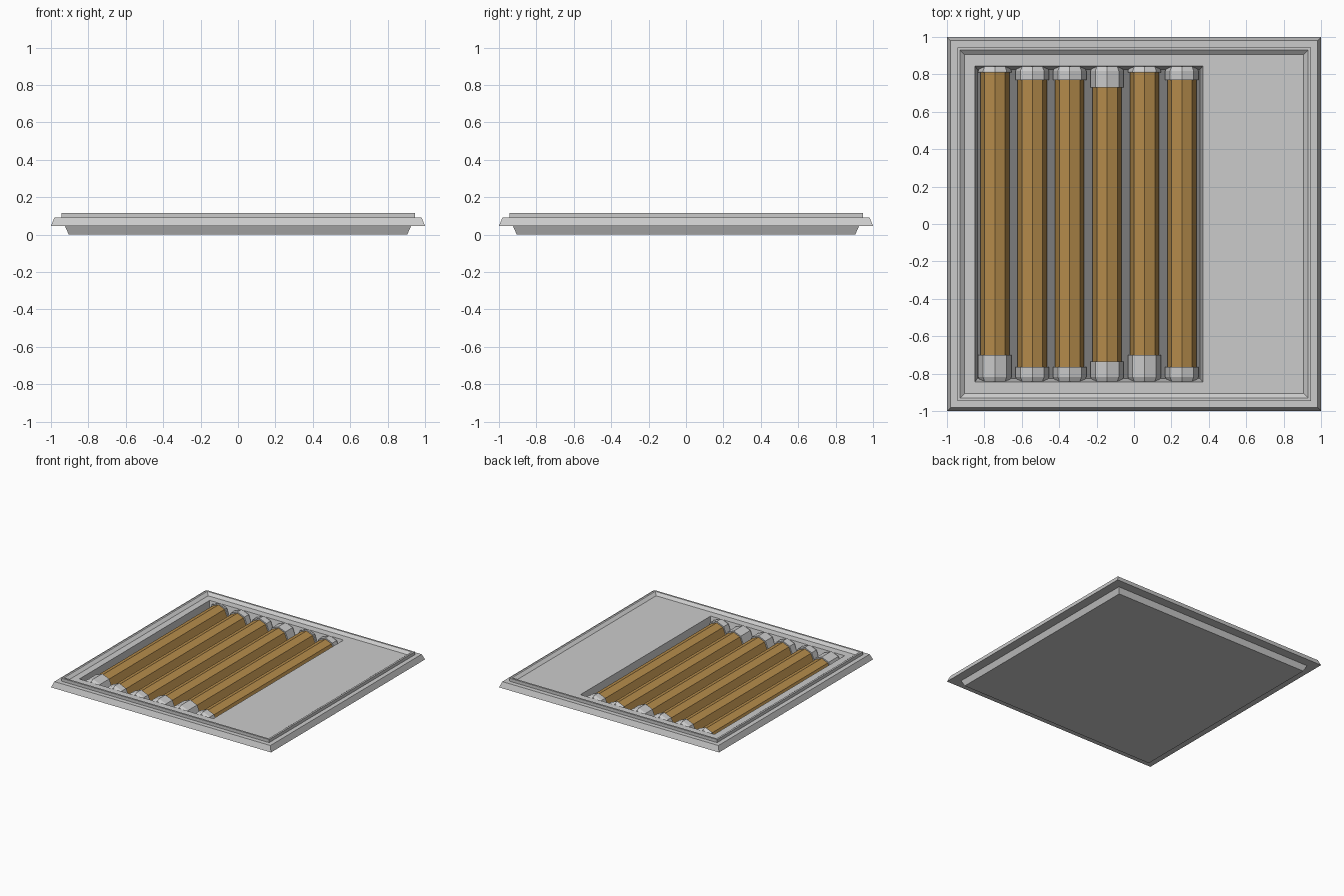
import bpy, bmesh
from math import sin, cos, pi

if "Cube" in bpy.data.objects:
    bpy.data.objects.remove(bpy.data.objects["Cube"])


def material(name, rgb):
    m = bpy.data.materials.new(name)
    m.diffuse_color = (*rgb, 1)
    return m


def loft(name, loops, mat=None, cap_first=True, cap_last=True):
    """Skin a list of equal-length point loops into one closed object."""
    bm = bmesh.new()
    rows = [[bm.verts.new(p) for p in loop] for loop in loops]
    n = len(rows[0])
    for a, b in zip(rows, rows[1:]):
        for i in range(n):
            j = (i + 1) % n
            bm.faces.new((a[i], a[j], b[j], b[i]))
    if cap_first:
        bm.faces.new(rows[0][::-1])
    if cap_last:
        bm.faces.new(rows[-1])
    bmesh.ops.recalc_face_normals(bm, faces=bm.faces)
    mesh = bpy.data.meshes.new(name)
    bm.to_mesh(mesh)
    bm.free()
    ob = bpy.data.objects.new(name, mesh)
    bpy.context.collection.objects.link(ob)
    if mat:
        mesh.materials.append(mat)
    return ob


def rect(x0, x1, y, z):
    return [(x0, -y, z), (x1, -y, z), (x1, y, z), (x0, y, z)]


def arch(cx, y, r):
    """Upper half of an octagon, point up, with straight sides down to the floor."""
    zc = 0.022
    pts = [(cx + r * cos(k * pi / 4), y, zc + r * sin(k * pi / 4)) for k in range(5)]
    return [(cx + r, y, 0.001)] + pts + [(cx - r, y, 0.001)]


copper = material("copper", (0.46, 0.26, 0.07))
dark = material("dark_grey", (0.2, 0.2, 0.2))

# Floor tile: stepped square profile, raised rim, sunken panel, pipe recess
profile = [(0.905, 0), (0.925, 0.045), (1.0, 0.045), (0.982, 0.09),
           (0.945, 0.09), (0.945, 0.115), (0.93, 0.115), (0.905, 0.095)]
loops = [rect(-h, h, h, z) for h, z in profile]
loops += [rect(-0.85, 0.368, 0.845, 0.095), rect(-0.838, 0.352, 0.825, 0.004)]
tile = loft("floor_tile", loops)
tile.data.materials.append(bpy.data.materials.new("grey"))
tile.data.materials[0].diffuse_color = (0.8, 0.8, 0.8, 1)
tile.data.materials.append(dark)
tile.data.polygons[len(tile.data.polygons) - 1].material_index = 1

# Pipes with end collars; each pair gives where the copper starts and stops
spans = [(-0.70, 0.81), (-0.765, 0.77), (-0.765, 0.77),
         (-0.735, 0.73), (-0.70, 0.81), (-0.765, 0.77)]
for i, (y0, y1) in enumerate(spans):
    cx = -0.744 + 0.2 * i
    loft(f"pipe_{i + 1}", [arch(cx, -0.82, 0.078), arch(cx, 0.82, 0.078)], copper)
    for side, y in (("front", y0), ("back", y1)):
        s = -1 if y < 0 else 1
        loft(f"collar_{side}_{i + 1}",
             [arch(cx, y, 0.089), arch(cx, s * 0.818, 0.089), arch(cx, s * 0.842, 0.077)])

for m in bpy.data.materials:
    if m.users and not m.is_grease_pencil:
        m.use_nodes = True
        m.node_tree.nodes["Principled BSDF"].inputs["Base Color"].default_value = m.diffuse_color
